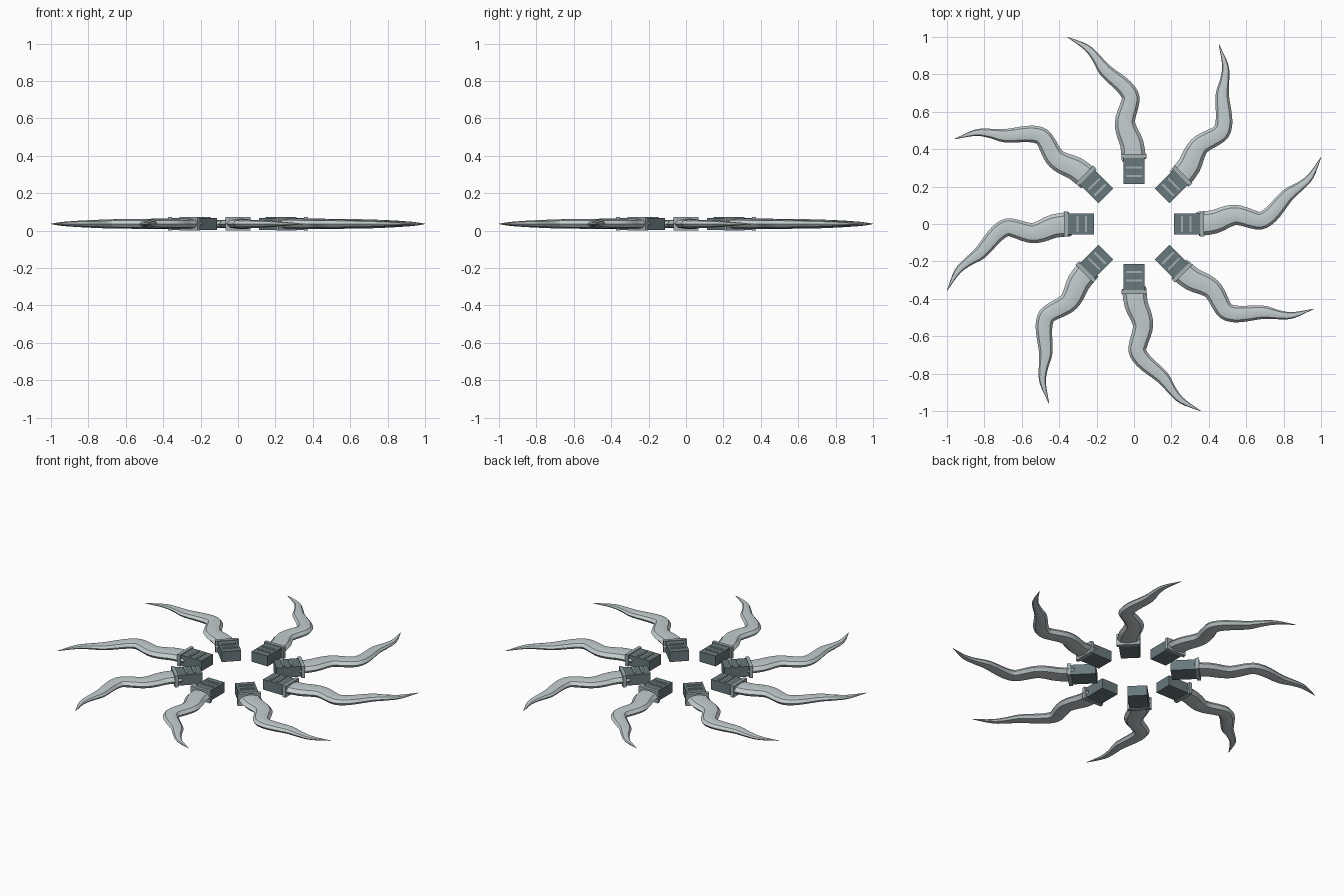
import bpy, bmesh, math
from mathutils import Vector, Matrix

if "Cube" in bpy.data.objects:
    bpy.data.objects.remove(bpy.data.objects["Cube"])

COUNT = 8
MID_Z = 0.036


def material(name, rgb):
    m = bpy.data.materials.new(name)
    m.diffuse_color = (*rgb, 1)
    m.use_nodes = True
    m.node_tree.nodes["Principled BSDF"].inputs["Base Color"].default_value = m.diffuse_color
    return m


STEEL = material("pale_steel", (0.55, 0.61, 0.63))
DARK = material("dark_slate", (0.14, 0.19, 0.20))
TRIM = material("grey_trim", (0.36, 0.43, 0.44))


def ring_of(name, bm, mat, smooth=False):
    """Finish a mesh and place it eight times around the centre."""
    bmesh.ops.recalc_face_normals(bm, faces=bm.faces)
    me = bpy.data.meshes.new(name)
    bm.to_mesh(me)
    bm.free()
    me.materials.append(mat)
    obs = []
    for i in range(COUNT):
        ob = bpy.data.objects.new(f"{name}_{i + 1}", me)
        ob.rotation_euler.z = i * math.tau / COUNT
        bpy.context.collection.objects.link(ob)
        obs.append(ob)
    if smooth:
        bpy.ops.object.select_all(action='DESELECT')
        obs[0].select_set(True)
        bpy.context.view_layer.objects.active = obs[0]
        bpy.ops.object.shade_smooth_by_angle(angle=math.radians(30))


def box(bm, x0, x1, half_y, z0, z1):
    size = Matrix.Diagonal((x1 - x0, 2 * half_y, z1 - z0, 1))
    pos = Matrix.Translation(((x0 + x1) / 2, 0, (z0 + z1) / 2))
    bmesh.ops.create_cube(bm, size=1, matrix=pos @ size)


def catmull(pts, steps):
    """Smooth samples through control points."""
    p = [2 * pts[0] - pts[1]] + pts + [2 * pts[-1] - pts[-2]]
    out = []
    for i in range(1, len(p) - 2):
        a, b, c, d = p[i - 1:i + 3]
        for s in range(steps):
            t = s / steps
            out.append(0.5 * (2 * b + (c - a) * t + (2 * a - 5 * b + 4 * c - d) * t * t
                              + (3 * b - a - 3 * c + d) * t ** 3))
    return out + [pts[-1]]


# Wavy tapering arm: x, y, half width, half height
PATH = [(0.34, 0.000, 0.065, 0.028), (0.43, 0.012, 0.063, 0.028),
        (0.50, 0.040, 0.058, 0.027), (0.56, 0.047, 0.053, 0.026),
        (0.66, 0.018, 0.048, 0.025), (0.705, 0.030, 0.046, 0.024),
        (0.75, 0.070, 0.043, 0.022), (0.82, 0.153, 0.036, 0.019),
        (0.885, 0.200, 0.025, 0.015), (0.945, 0.255, 0.017, 0.010),
        (1.00, 0.358, 0.001, 0.001)]
samples = catmull([Vector(p) for p in PATH], 3)
bm = bmesh.new()
loops = []
for i, s in enumerate(samples):
    d = samples[min(i + 1, len(samples) - 1)] - samples[max(i - 1, 0)]
    side = Vector((-d[1], d[0], 0)).normalized()
    centre = Vector((s[0], s[1], MID_Z))
    loops.append([bm.verts.new(centre + side * s[2] * math.cos(k * math.tau / 8)
                               + Vector((0, 0, s[3] * math.sin(k * math.tau / 8))))
                  for k in range(8)])
for a, b in zip(loops, loops[1:]):
    for k in range(8):
        n = (k + 1) % 8
        bm.faces.new((a[k], a[n], b[n], b[k]))
bm.faces.new(loops[0])
bm.faces.new(loops[-1])
ring_of("wavy_arm", bm, STEEL, smooth=True)

# Mounting block at the inner end
bm = bmesh.new()
box(bm, 0.213, 0.358, 0.056, 0.004, 0.068)
ring_of("mounting_block", bm, DARK)

# Collar between block and arm
bm = bmesh.new()
box(bm, 0.354, 0.375, 0.067, 0.0, 0.072)
ring_of("collar", bm, TRIM)

# Two raised ribs on top of each block
bm = bmesh.new()
for x in (0.257, 0.302):
    box(bm, x - 0.006, x + 0.006, 0.042, 0.06, 0.074)
ring_of("block_rib", bm, TRIM)
